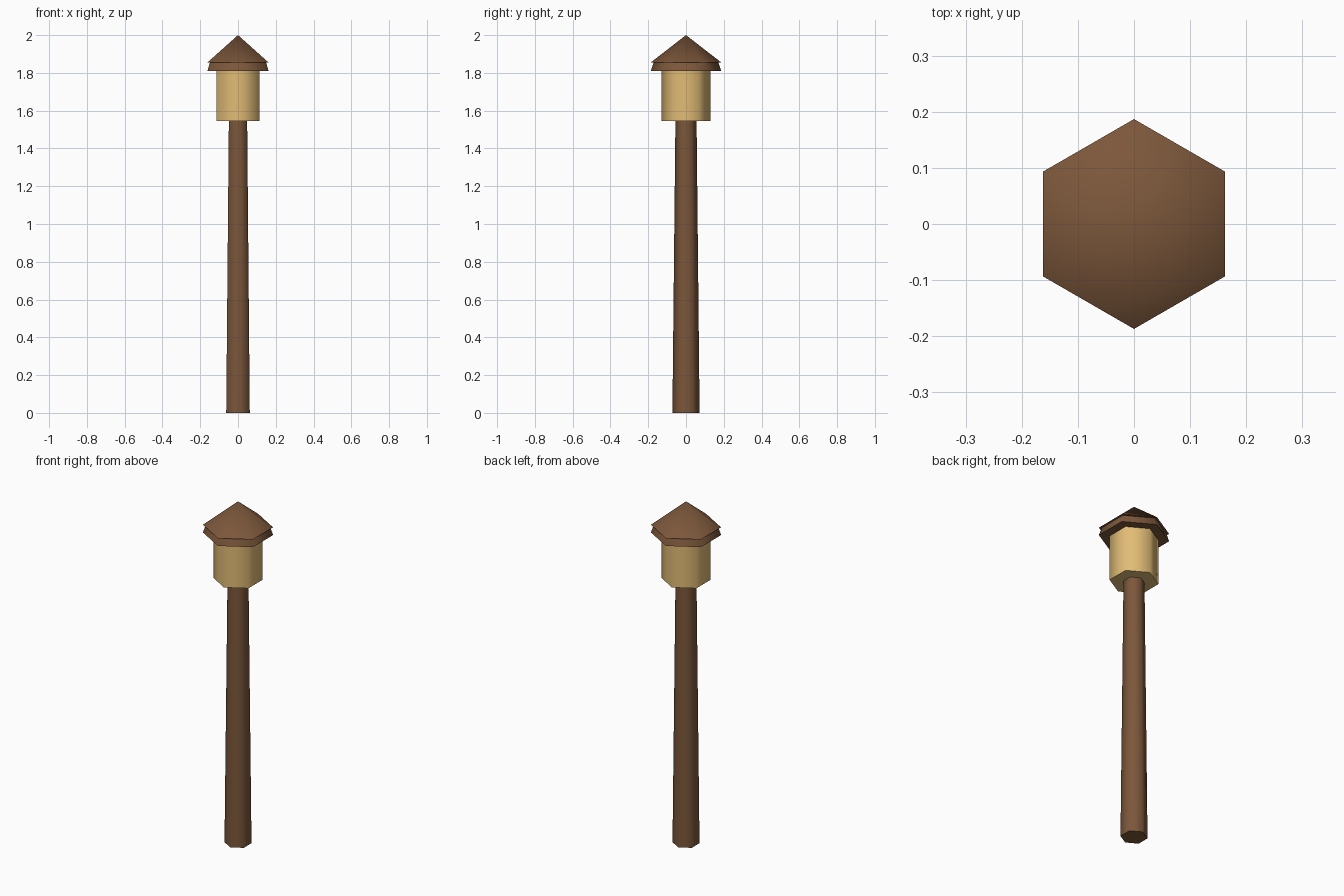
import bpy
import math

cube = bpy.data.objects.get("Cube")
if cube:
    bpy.data.objects.remove(cube, do_unlink=True)


def make_material(name, rgb):
    mat = bpy.data.materials.new(name)
    mat.use_nodes = True
    color = (*rgb, 1.0)
    mat.diffuse_color = color
    mat.node_tree.nodes["Principled BSDF"].inputs["Base Color"].default_value = color
    return mat


def hex_part(name, bottom, top, r_bottom, r_top, mat):
    """Six-sided tapered solid with corners pointing along +y and -y."""
    bpy.ops.mesh.primitive_cone_add(
        vertices=6, radius1=r_bottom, radius2=r_top, depth=top - bottom,
        location=(0, 0, (bottom + top) / 2))
    obj = bpy.context.object
    obj.name = obj.data.name = name
    obj.data.materials.append(mat)
    # Round the six sides, keep the rims sharp
    bpy.ops.object.shade_smooth_by_angle(angle=math.radians(65))
    return obj


wood = make_material("brown_wood", (0.2, 0.095, 0.043))
glow = make_material("warm_lamp_glass", (0.75, 0.5, 0.18))

# Tapered post and lamp body
hex_part("post", 0, 1.545, 0.072, 0.056, wood)
hex_part("lamp_body", 1.545, 1.82, 0.13, 0.13, glow)

# Roof: flared brim below a pointed cap
hex_part("roof_brim", 1.81, 1.855, 0.187, 0.172, wood)
hex_part("roof_cap", 1.855, 2.0, 0.187, 0, wood)
